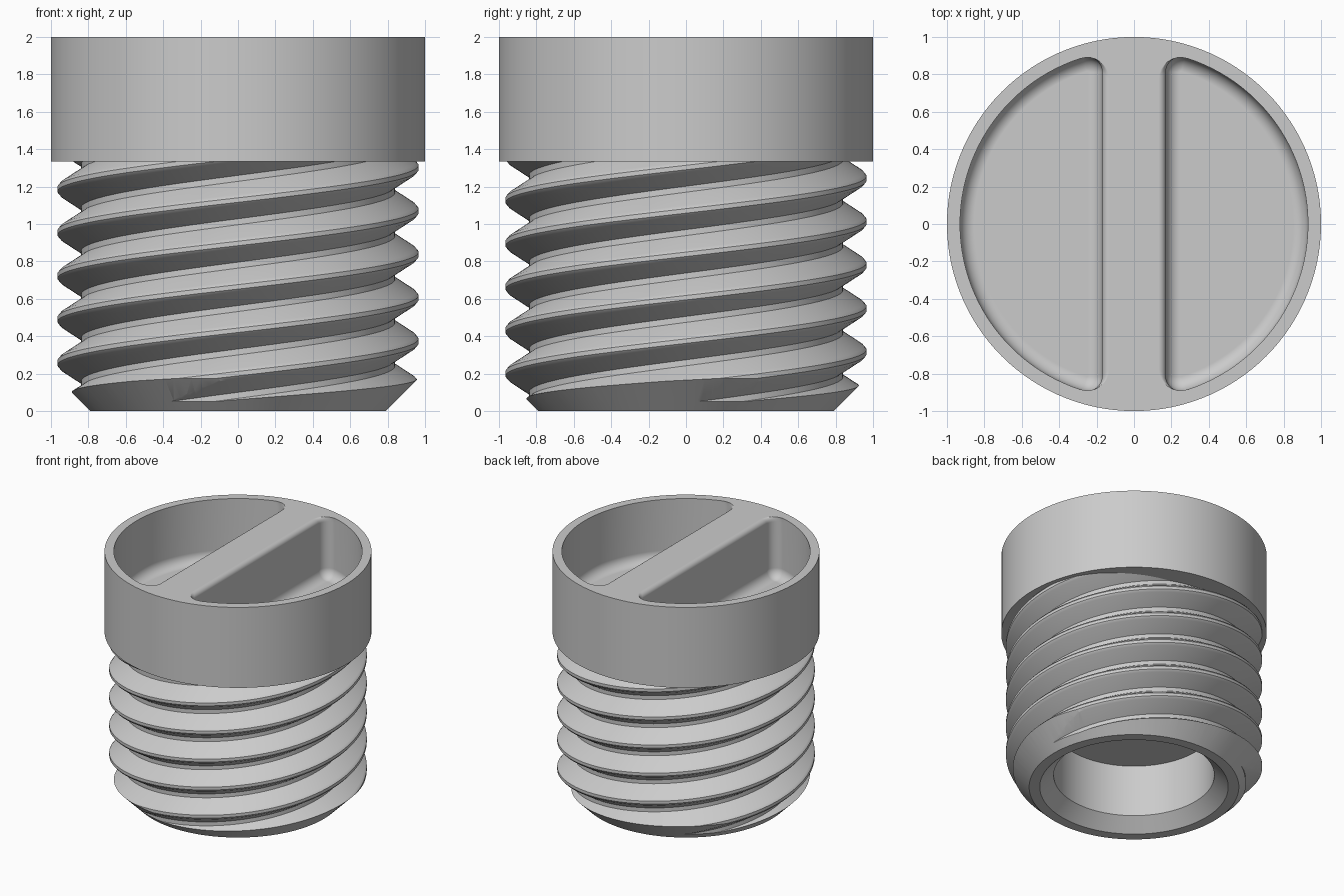
import bpy, bmesh
from math import pi, sin, cos, sqrt, atan2, radians
from mathutils import Vector

if "Cube" in bpy.data.objects:
    bpy.data.objects.remove(bpy.data.objects["Cube"])

SIDES = 120
HEAD_BOTTOM = 1.335

grey = bpy.data.materials.new("plain_grey")
grey.use_nodes = True
COLOUR = (0.6, 0.6, 0.6, 1)
grey.diffuse_color = COLOUR
for node in grey.node_tree.nodes:
    if node.type == 'BSDF_PRINCIPLED':
        node.inputs["Base Color"].default_value = COLOUR


def make_object(name, bm):
    bmesh.ops.recalc_face_normals(bm, faces=bm.faces[:])
    mesh = bpy.data.meshes.new(name)
    bm.to_mesh(mesh)
    bm.free()
    mesh.materials.append(grey)
    obj = bpy.data.objects.new(name, mesh)
    bpy.context.collection.objects.link(obj)
    return obj


def loft(name, loops):
    """Closed solid skinned through equal-sized loops, capped at both ends."""
    bm = bmesh.new()
    rings = [[bm.verts.new(p) for p in loop] for loop in loops]
    for a, b in zip(rings, rings[1:]):
        for i in range(len(a)):
            j = (i + 1) % len(a)
            bm.faces.new((a[i], a[j], b[j], b[i]))
    bm.faces.new(rings[0])
    bm.faces.new(rings[-1])
    return make_object(name, bm)


def lathe(name, profile):
    return loft(name, [[(r * cos(2 * pi * i / SIDES), r * sin(2 * pi * i / SIDES), z)
                        for i in range(SIDES)] for r, z in profile])


def activate(obj):
    bpy.ops.object.select_all(action='DESELECT')
    obj.select_set(True)
    bpy.context.view_layer.objects.active = obj


def boolean(obj, cutter, operation):
    activate(obj)
    mod = obj.modifiers.new("cut", 'BOOLEAN')
    mod.operation = operation
    mod.solver = 'EXACT'
    mod.object = cutter
    bpy.ops.object.modifier_apply(modifier=mod.name)
    bpy.data.objects.remove(cutter)


def smooth(obj):
    activate(obj)
    bpy.ops.object.shade_smooth_by_angle(angle=radians(30))
    mod = obj.modifiers.new("even_normals", 'WEIGHTED_NORMAL')
    mod.keep_sharp = True


# Threaded shank: three-start right-hand helix, trimmed flat at both ends
STARTS, PITCH = 3, 0.232
TOOTH = [(-0.1, 0.84), (-0.03, 0.95), (-0.012, 0.965),
         (0.012, 0.965), (0.03, 0.95), (0.1, 0.84)]
rows = [(1.07 + k * PITCH + dz, r) for k in range(-10, 6) for dz, r in TOOTH]
bm = bmesh.new()
columns = []
for i in range(SIDES + 1):
    a = 2 * pi * i / SIDES
    rise = STARTS * PITCH * i / SIDES
    columns.append([bm.verts.new((r * cos(a), r * sin(a), z + rise)) for z, r in rows])
for a, b in zip(columns, columns[1:]):
    for k in range(len(rows) - 1):
        bm.faces.new((a[k], b[k], b[k + 1], a[k + 1]))
bmesh.ops.remove_doubles(bm, verts=bm.verts[:], dist=0.0005)
for z, up in ((-0.05, -1), (1.42, 1)):
    bmesh.ops.bisect_plane(bm, geom=bm.verts[:] + bm.edges[:] + bm.faces[:],
                           plane_co=(0, 0, z), plane_no=(0, 0, up), clear_outer=True)
    rim = [e for e in bm.edges if e.is_boundary
           and all(abs(v.co.z - z) < 0.001 for v in e.verts)]
    bmesh.ops.holes_fill(bm, edges=rim, sides=0)
shank = make_object("threaded_shank", bm)

# Envelope gives the shank its lead-in chamfer and the chamfered blind bore
envelope = lathe("shank_envelope", [(0.605, 0.53), (0.605, 0.1), (0.71, 0), (0.79, 0),
                                    (1.2, 0.41), (1.2, 1.39)])
boolean(shank, envelope, 'INTERSECT')
smooth(shank)

# Head: plain cylinder
head = lathe("head", [(1, HEAD_BOTTOM), (1, 2)])


def pocket_loop(side, x0, outer, corner, z):
    """D-shaped outline with rounded corners."""
    cx = x0 + corner
    cy = sqrt((outer - corner) ** 2 - cx ** 2)
    tilt = atan2(cy, cx)
    pts = []
    for i in range(49):
        a = -tilt + 2 * tilt * i / 48
        pts.append((outer * cos(a), outer * sin(a)))
    for i in range(1, 9):
        a = tilt + (pi - tilt) * i / 8
        pts.append((cx + corner * cos(a), cy + corner * sin(a)))
    pts += [(x, -y) for x, y in reversed(pts[49:])]
    return [Vector((side * x, side * y, z)) for x, y in pts]


# Two pockets leave a grip bar with softened top edges and filleted floors
BAR, RIM, FLOOR, FILLET, ROUND = 0.17, 0.93, 1.5, 0.08, 0.04
for side in (-1, 1):
    loops = [pocket_loop(side, BAR - ROUND, RIM, FILLET + ROUND, 2.05)]
    for i in range(6):
        a = pi / 2 * i / 5
        inset = ROUND * (1 - sin(a))
        loops.append(pocket_loop(side, BAR - inset, RIM, FILLET + inset,
                                 2 - ROUND * (1 - cos(a))))
    for i in range(8):
        a = pi / 2 * i / 7
        inset = (FILLET - 0.004) * (1 - cos(a))
        loops.append(pocket_loop(side, BAR + inset, RIM - inset, FILLET - inset,
                                 FLOOR + FILLET * (1 - sin(a))))
    boolean(head, loft("pocket_cutter", loops), 'DIFFERENCE')
smooth(head)
